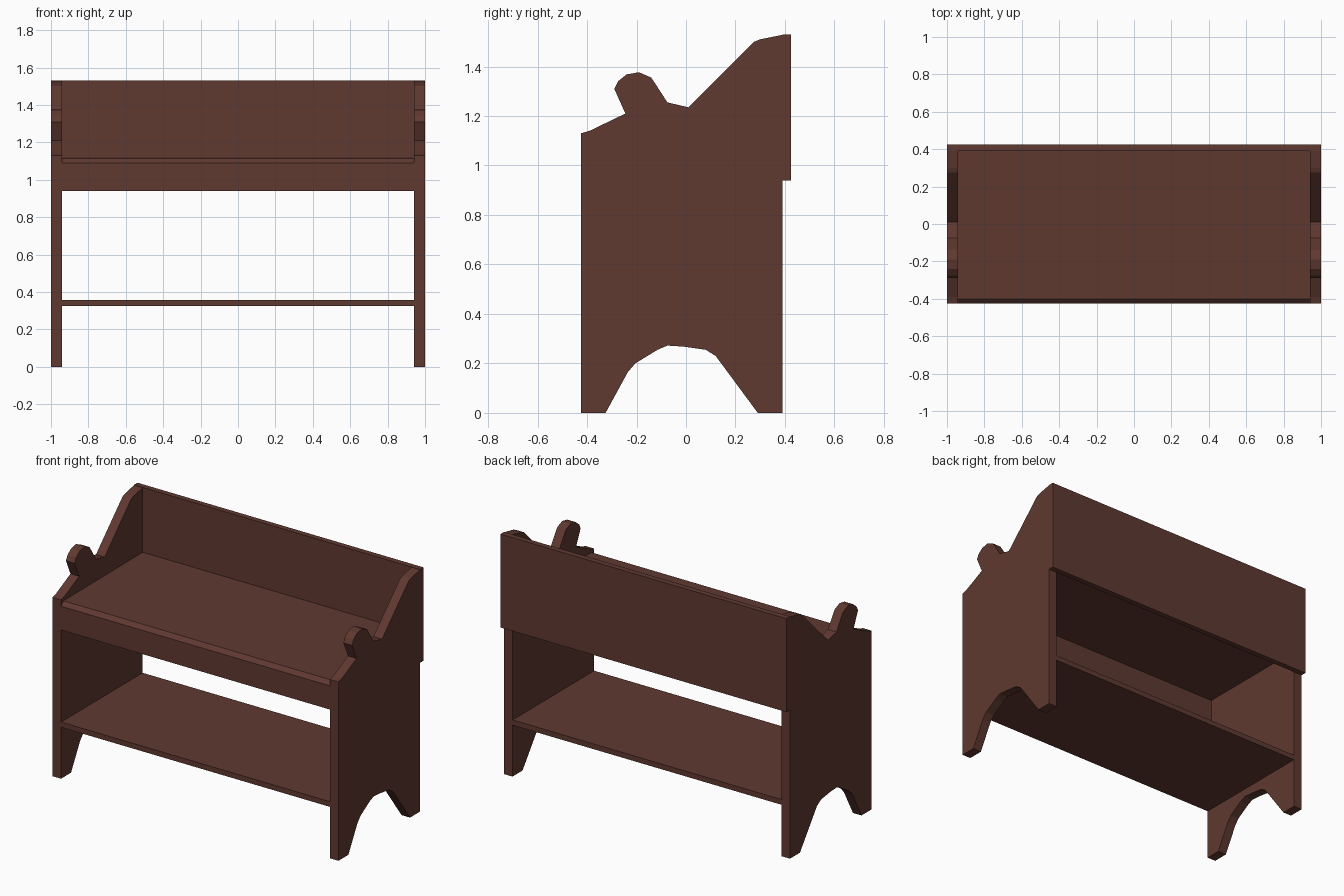
import bpy

if "Cube" in bpy.data.objects:
    bpy.data.objects.remove(bpy.data.objects["Cube"])

wood = bpy.data.materials.new("dark brown wood")
wood.diffuse_color = (0.115, 0.041, 0.030, 1)
wood.use_nodes = True
wood.node_tree.nodes["Principled BSDF"].inputs["Base Color"].default_value = wood.diffuse_color


def extrude_x(name, profile, x0, x1):
    """Solid from a (y, z) profile running from x0 to x1."""
    n = len(profile)
    verts = [(x, y, z) for x in (x0, x1) for y, z in profile]
    faces = [tuple(range(n - 1, -1, -1)), tuple(range(n, 2 * n))]
    faces += [(i, (i + 1) % n, (i + 1) % n + n, i + n) for i in range(n)]
    mesh = bpy.data.meshes.new(name)
    mesh.from_pydata(verts, [], faces)
    mesh.materials.append(wood)
    obj = bpy.data.objects.new(name, mesh)
    bpy.context.collection.objects.link(obj)
    return obj


def board(name, x, y0, y1, z0, z1):
    return extrude_x(name, [(y0, z0), (y1, z0), (y1, z1), (y0, z1)], -x, x)


# End panels: arched feet, a rounded knob and a rising back shoulder
side = [
    (-0.425, 0), (-0.325, 0), (-0.235, 0.165), (-0.205, 0.20),
    (-0.115, 0.255), (-0.075, 0.272), (-0.01, 0.268), (0.08, 0.255),
    (0.12, 0.23), (0.29, 0), (0.39, 0), (0.39, 1.528),
    (0.30, 1.51), (0.275, 1.50), (0.01, 1.235), (-0.075, 1.255),
    (-0.14, 1.355), (-0.19, 1.377), (-0.24, 1.368), (-0.275, 1.34),
    (-0.29, 1.31), (-0.245, 1.21), (-0.39, 1.14), (-0.425, 1.13),
]
extrude_x("left_end_panel", side, -1.0, -0.94)
extrude_x("right_end_panel", side, 0.94, 1.0)

# Seat with a chamfered front lip
extrude_x("seat", [(-0.425, 1.085), (0.39, 1.085), (0.39, 1.12),
                   (-0.40, 1.115), (-0.425, 1.09)], -0.94, 0.94)

# Apron, lower shelf and full-width back board
board("front_apron", 0.94, -0.425, -0.39, 0.94, 1.085)
board("lower_shelf", 0.94, -0.425, 0.39, 0.325, 0.358)
board("back_board", 1.0, 0.39, 0.425, 0.94, 1.53)
